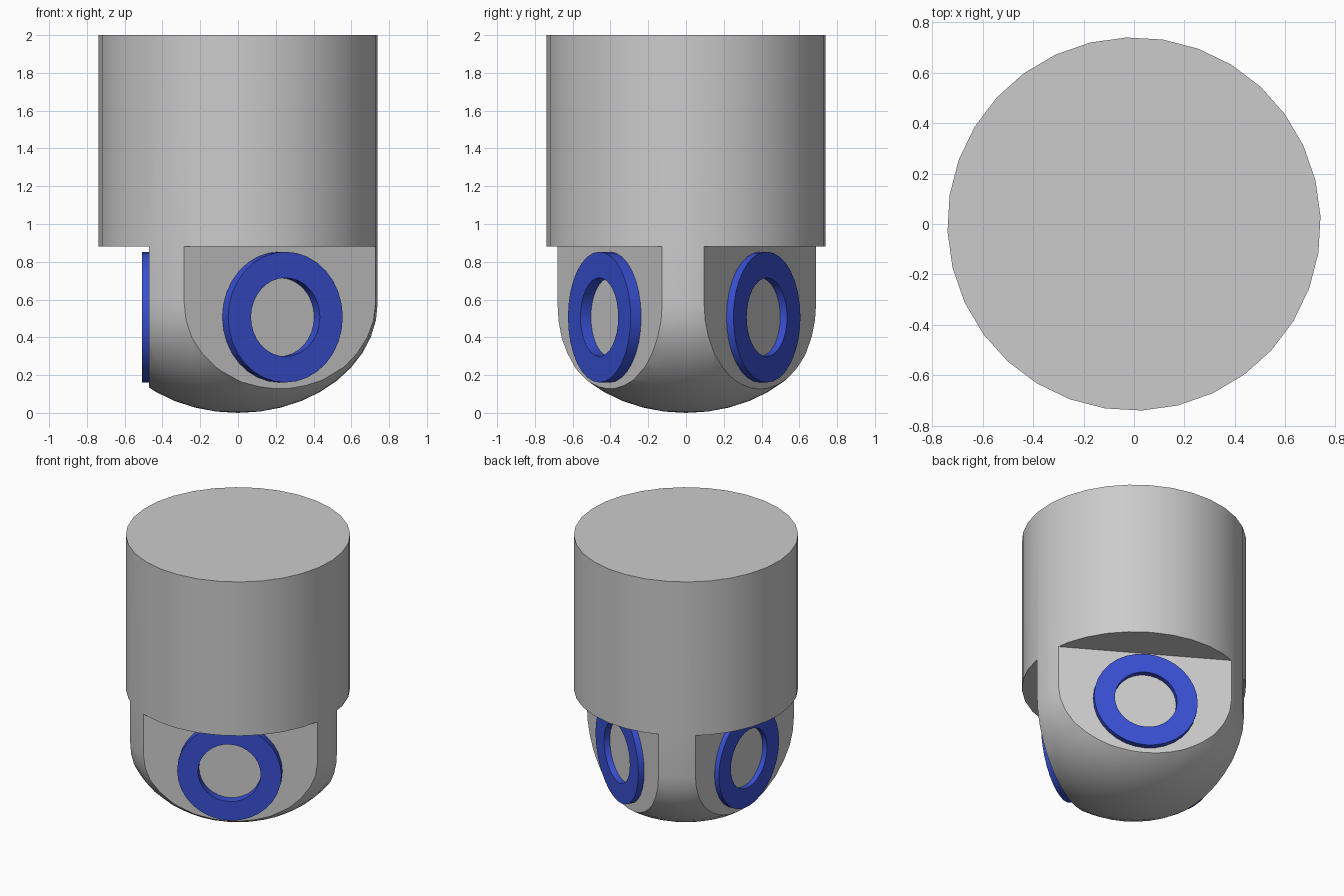
import bpy, bmesh, math
from mathutils import Matrix, Vector

if "Cube" in bpy.data.objects:
    bpy.data.objects.remove(bpy.data.objects["Cube"])

R, SIDES, STEP_Z = 0.74, 32, 0.88


def lathe(name, profile, sides, closed=False, turn=0.0):
    """Revolve an (r, z) profile around z."""
    bm = bmesh.new()
    verts = [bm.verts.new((r, 0, z)) for r, z in profile]
    edges = [bm.edges.new(p) for p in zip(verts, verts[1:])]
    if closed:
        edges.append(bm.edges.new((verts[-1], verts[0])))
    bmesh.ops.spin(bm, geom=verts + edges, cent=(0, 0, 0), axis=(0, 0, 1),
                   angle=math.tau, steps=sides, use_merge=False)
    bmesh.ops.remove_doubles(bm, verts=bm.verts, dist=1e-5)
    bmesh.ops.recalc_face_normals(bm, faces=bm.faces)
    bm.transform(Matrix.Rotation(turn, 4, 'Z'))
    me = bpy.data.meshes.new(name)
    bm.to_mesh(me)
    bm.free()
    ob = bpy.data.objects.new(name, me)
    bpy.context.collection.objects.link(ob)
    return ob


def smooth(ob):
    bpy.ops.object.select_all(action='DESELECT')
    ob.select_set(True)
    bpy.context.view_layer.objects.active = ob
    bpy.ops.object.shade_smooth_by_angle(angle=math.radians(30))


# Body: cylinder with a rounded underside
dome = [(R * math.sin(a), 0.58 * (1 - math.cos(a)))
        for a in (math.radians(9 * i) for i in range(11))]
body = lathe("body", dome + [(R, STEP_Z), (R, 2.0), (0, 2.0)], SIDES,
             turn=math.radians(2.4))

blue = bpy.data.materials.new("blue")
blue.diffuse_color = (0.04, 0.08, 0.65, 1)
blue.use_nodes = True
blue.node_tree.nodes["Principled BSDF"].inputs["Base Color"].default_value = blue.diffuse_color

# Three flats, each carrying a ring: (direction, flat distance, ring front)
stations = [(-61.3, 0.46, 0.523), (59.1, 0.457, 0.499), (180, 0.472, 0.507)]
cutters = []
for i, (deg, flat, front) in enumerate(stations, 1):
    turn = Matrix.Rotation(math.radians(deg), 4, 'Z')

    # Flat cutter
    bm = bmesh.new()
    bmesh.ops.create_cube(bm, size=1, matrix=turn @ Matrix.Translation(
        (flat + 0.5, 0, STEP_Z - 0.75)) @ Matrix.Diagonal((1, 2, 1.5, 1)))
    me = bpy.data.meshes.new(f"flat_cutter_{i}")
    bm.to_mesh(me)
    bm.free()
    cutter = bpy.data.objects.new(f"flat_cutter_{i}", me)
    bpy.context.collection.objects.link(cutter)
    cutter.hide_render = True
    cutters.append(cutter)
    mod = body.modifiers.new("flat", 'BOOLEAN')
    mod.operation, mod.solver, mod.object = 'DIFFERENCE', 'EXACT', cutter

    # Ring
    back = flat - 0.005
    ring = lathe(f"ring_{i}", [(0.208, back), (0.346, back),
                               (0.346, front), (0.208, front)], 32, closed=True)
    ring.data.transform(turn @ Matrix.Translation((0, 0, 0.507))
                        @ Matrix.Rotation(math.pi / 2, 4, 'Y'))
    ring.data.materials.append(blue)
    smooth(ring)

# Apply the cuts and drop the cutters
bpy.context.view_layer.update()
bpy.ops.object.select_all(action='DESELECT')
body.select_set(True)
bpy.context.view_layer.objects.active = body
for mod in list(body.modifiers):
    bpy.ops.object.modifier_apply(modifier=mod.name)
for cutter in cutters:
    bpy.data.objects.remove(cutter)
smooth(body)
